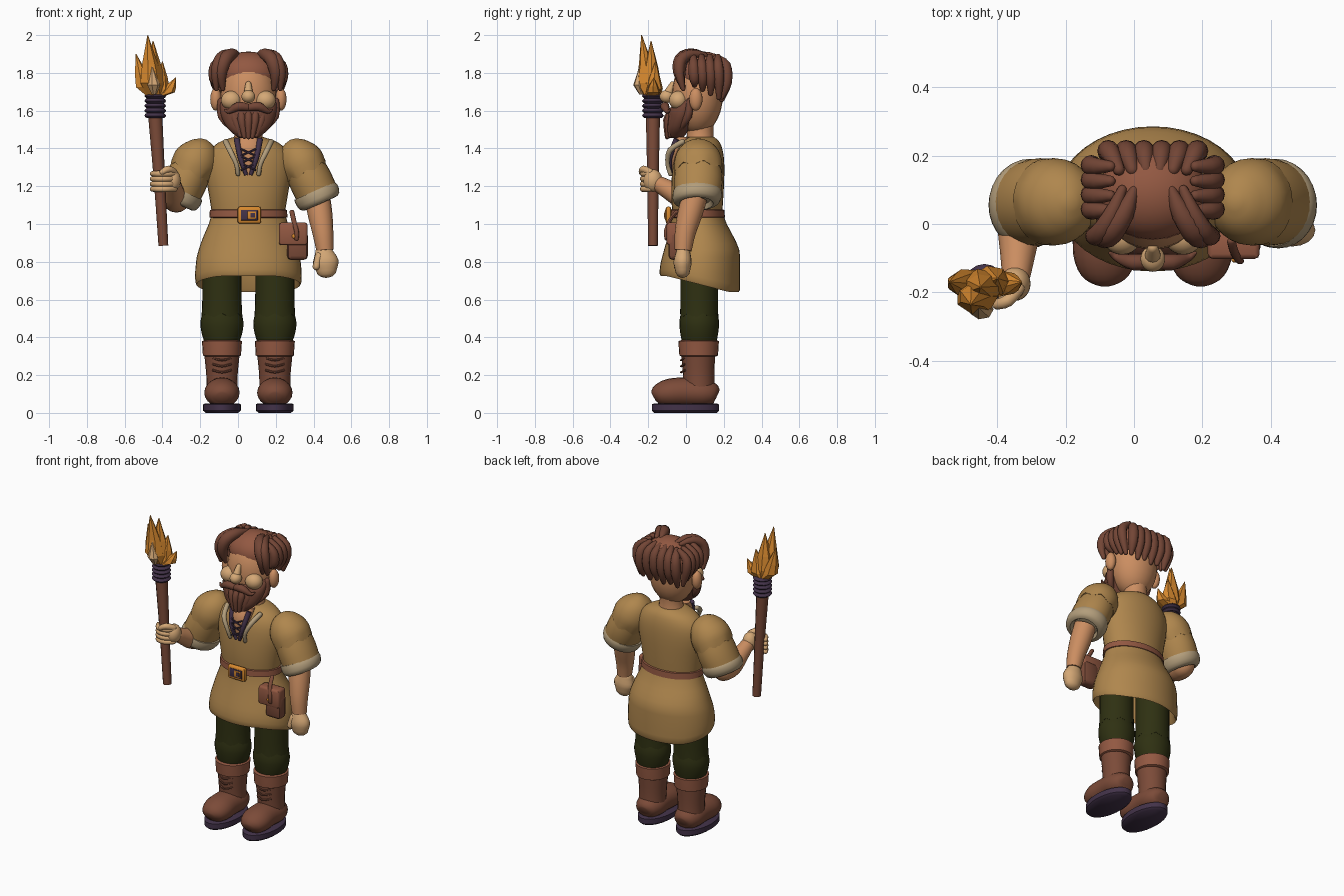
import bpy, bmesh, math
from mathutils import Vector

CX = 0.055  # body centre line
Z = Vector((0, 0, 1))
X = Vector((1, 0, 0))
Y = Vector((0, 1, 0))


def material(name, r, g, b):
    m = bpy.data.materials.new(name)
    m.diffuse_color = (r, g, b, 1)
    return m


TAN = material("tan_cloth", 0.43, 0.24, 0.075)
SKIN = material("skin", 0.60, 0.27, 0.12)
CREAM = material("pale_skin", 0.66, 0.39, 0.18)
LINEN = material("linen_trim", 0.45, 0.34, 0.20)
HAIR = material("hair_brown", 0.17, 0.060, 0.036)
LEATHER = material("leather_brown", 0.20, 0.070, 0.040)
RUSSET = material("russet_brown", 0.29, 0.098, 0.054)
GREEN = material("dark_green", 0.028, 0.030, 0.006)
PURPLE = material("dark_purple", 0.055, 0.032, 0.066)
FLAME = material("flame_orange", 0.68, 0.25, 0.028)


def finish(name, bm, mat, smooth=True):
    bmesh.ops.recalc_face_normals(bm, faces=bm.faces)
    me = bpy.data.meshes.new(name)
    bm.to_mesh(me)
    bm.free()
    ob = bpy.data.objects.new(name, me)
    bpy.context.collection.objects.link(ob)
    me.materials.append(mat)
    if smooth:
        bpy.ops.object.select_all(action='DESELECT')
        ob.select_set(True)
        bpy.context.view_layer.objects.active = ob
        bpy.ops.object.shade_smooth_by_angle(angle=math.radians(45))
    return ob


def spline(rings, sub):
    out = []
    for i in range(len(rings) - 1):
        p = [rings[max(0, min(len(rings) - 1, i + k))] for k in (-1, 0, 1, 2)]
        for s in range(sub):
            t = s / sub
            out.append([0.5 * (2 * b + (c - a) * t + (2 * a - 5 * b + 4 * c - d) * t * t
                        + (3 * b - a - 3 * c + d) * t ** 3) for a, b, c, d in zip(*p)])
    return out + [list(rings[-1])]


def tube(name, rings, mat, n=16, axis=None, sub=3, dome=False, warp=None, ref=X, smooth=True):
    """Loft ellipses (x, y, z, rx, ry) along a path; axis fixes the ring direction."""
    rings = [tuple(r) if len(r) == 5 else tuple(r) + (r[3],) for r in rings]
    pts = spline(rings, sub)
    pos = [Vector(p[:3]) for p in pts]
    tans = [axis or (pos[min(i + 1, len(pos) - 1)] - pos[max(i - 1, 0)]).normalized()
            for i in range(len(pos))]
    rad = [(max(p[3], 0.001), max(p[4], 0.001)) for p in pts]
    data = list(zip(pos, tans, rad))
    if dome:
        def cap(d, sign):
            c, t, (a, b) = d
            return [(c + t * sign * min(a, b) * math.sin(q), t, (a * math.cos(q), b * math.cos(q)))
                    for q in (0.5, 1.0, 1.45)]
        data = cap(data[0], -1)[::-1] + data + cap(data[-1], 1)
    bm = bmesh.new()
    loops = []
    for i, (c, t, (a, b)) in enumerate(data):
        u = (ref - t * ref.dot(t)).normalized()
        v = t.cross(u)
        ring = []
        for k in range(n):
            w = 2 * math.pi * k / n
            q = c + u * a * math.cos(w) + v * b * math.sin(w)
            ring.append(bm.verts.new(warp(q, w, i / (len(data) - 1)) if warp else q))
        loops.append(ring)
    for a, b in zip(loops, loops[1:]):
        for k in range(n):
            bm.faces.new((a[k], a[(k + 1) % n], b[(k + 1) % n], b[k]))
    bm.faces.new(loops[0])
    bm.faces.new(loops[-1])
    return finish(name, bm, mat, smooth)


def ball(name, loc, size, mat):
    bm = bmesh.new()
    bmesh.ops.create_uvsphere(bm, u_segments=24, v_segments=14, radius=1)
    for v in bm.verts:
        v.co = Vector(loc) + Vector(a * b for a, b in zip(v.co, size))
    return finish(name, bm, mat)


def box(name, loc, size, mat, bevel=0.01):
    bm = bmesh.new()
    bmesh.ops.create_cube(bm, size=1)
    for v in bm.verts:
        v.co = Vector(loc) + Vector(a * b for a, b in zip(v.co, size))
    bmesh.ops.bevel(bm, geom=bm.edges[:], offset=bevel, segments=2, affect='EDGES', profile=0.5)
    return finish(name, bm, mat)


def column(name, rows, mat, cx=CX, **kw):
    """Upright loft from rows of (z, y, rx, ry)."""
    return tube(name, [(cx, y, z, a, b) for z, y, a, b in rows], mat, axis=Z, **kw)


def wavy(q, w, f):
    return q + Z * (0.012 * math.sin(7 * w) * max(0, 1 - 4 * f))


# Legs and boots
for side, s in (("right", -1), ("left", 1)):
    x = CX + 0.14 * s
    column(side + "_sole", [(0, -0.003, 0.085, 0.165), (0.012, -0.003, 0.10, 0.178),
                            (0.045, -0.003, 0.10, 0.178), (0.05, -0.003, 0.09, 0.165)],
           PURPLE, x, n=28, sub=1)
    tube(side + "_boot_foot", [(x, -0.172, 0.085, 0.03, 0.025), (x, -0.15, 0.094, 0.07, 0.055),
                               (x, -0.09, 0.105, 0.093, 0.075), (x, 0.0, 0.11, 0.09, 0.078),
                               (x, 0.09, 0.105, 0.09, 0.075), (x, 0.15, 0.10, 0.065, 0.055),
                               (x, 0.167, 0.095, 0.03, 0.025)], LEATHER, n=20)
    column(side + "_boot_shaft", [(0.10, 0.07, 0.083, 0.082), (0.2, 0.067, 0.083, 0.083),
                                  (0.32, 0.065, 0.095, 0.09)], LEATHER, x, n=20)
    column(side + "_boot_cuff", [(0.298, 0.067, 0.09, 0.09), (0.304, 0.067, 0.101, 0.102),
                                 (0.34, 0.067, 0.103, 0.105), (0.38, 0.067, 0.106, 0.107),
                                 (0.386, 0.067, 0.09, 0.09)], RUSSET, x, n=24, sub=1)
    for k in range(3):
        z = 0.215 + 0.032 * k
        tube(side + "_boot_lace", [(x - 0.05, -0.003, z + 0.012, 0.006), (x, -0.026, z, 0.006),
                                   (x + 0.05, -0.003, z + 0.012, 0.006)], HAIR, n=6, ref=Z)
    column(side + "_trouser_knee", [(0.37, 0.07, 0.09, 0.09), (0.42, 0.07, 0.107, 0.10),
                                    (0.48, 0.07, 0.114, 0.105), (0.54, 0.07, 0.10, 0.095)],
           GREEN, x, n=24)
    column(side + "_trouser_thigh", [(0.515, 0.07, 0.108, 0.101), (0.6, 0.07, 0.104, 0.10),
                                     (0.85, 0.07, 0.102, 0.10)], GREEN, x, n=28, warp=wavy)


# Tunic: skirt with dropped back hem, chest, belt
def hem(q, w, f):
    if 0.5 < f < 0.95:
        k = min(1, max(0, (q.y + 0.10) / 0.33))
        q.z -= 0.085 * k * min(1, max(0, (0.9 - q.z) / 0.165))
    return q


column("tunic_skirt", [(1.07, 0.06, 0.19, 0.13), (1.0, 0.068, 0.21, 0.148), (0.93, 0.078, 0.24, 0.175),
                       (0.86, 0.083, 0.264, 0.2), (0.79, 0.075, 0.281, 0.21), (0.735, 0.073, 0.28, 0.212),
                       (0.738, 0.073, 0.265, 0.197), (0.88, 0.08, 0.23, 0.17)],
       TAN, n=40, sub=2, warp=hem)
column("tunic_chest", [(1.04, 0.06, 0.19, 0.13), (1.15, 0.06, 0.208, 0.138), (1.28, 0.065, 0.228, 0.138),
                       (1.37, 0.07, 0.215, 0.128), (1.43, 0.075, 0.16, 0.105), (1.46, 0.075, 0.08, 0.075)],
       TAN, n=32)
column("belt", [(1.032, 0.06, 0.195, 0.136), (1.036, 0.06, 0.207, 0.146), (1.074, 0.06, 0.204, 0.143),
                (1.078, 0.06, 0.19, 0.13)], RUSSET, n=36, sub=1)
box("buckle_frame", (0.06, -0.093, 1.047), (0.125, 0.03, 0.09), FLAME, 0.012)
box("buckle_inset", (0.06, -0.106, 1.047), (0.09, 0.009, 0.056), PURPLE, 0.003)
box("buckle_bar", (0.073, -0.111, 1.047), (0.044, 0.007, 0.04), FLAME, 0.002)
box("buckle_bar_inset", (0.078, -0.115, 1.047), (0.024, 0.005, 0.024), PURPLE, 0.001)

# Pouch
box("pouch_body", (0.315, -0.055, 0.885), (0.11, 0.075, 0.15), LEATHER, 0.022)
box("pouch_flap", (0.292, -0.063, 0.948), (0.152, 0.078, 0.12), RUSSET, 0.014)
tube("pouch_strap", [(0.285, -0.05, 1.065, 0.013, 0.01), (0.295, -0.085, 1.02, 0.013, 0.01),
                     (0.31, -0.108, 0.96, 0.012, 0.01), (0.31, -0.105, 0.92, 0.011, 0.008)],
     LEATHER, n=10, dome=True)
ball("pouch_button", (0.295, -0.105, 0.935), (0.01, 0.008, 0.012), FLAME)

# Neckline with lining, linen trim and laces
column("neck_opening", [(1.25, -0.055, 0.006, 0.02), (1.34, -0.055, 0.042, 0.03), (1.41, -0.04, 0.07, 0.04),
                        (1.46, -0.01, 0.072, 0.045)], SKIN)
for s in (-1, 1):
    tube("collar_lining", [(CX + 0.012 * s, -0.08, 1.26, 0.01), (CX + 0.042 * s, -0.086, 1.35, 0.014),
                           (CX + 0.062 * s, -0.05, 1.45, 0.016)], PURPLE, n=10)
    tube("collar_trim", [(CX + 0.055 * s, -0.083, 1.265, 0.012), (CX + 0.065 * s, -0.098, 1.32, 0.012),
                         (CX + 0.098 * s, -0.085, 1.39, 0.015), (CX + 0.12 * s, -0.02, 1.435, 0.015)],
         LINEN, n=10, dome=True)
    for k in range(3):
        z = 1.285 + 0.038 * k
        tube("neck_lace", [(CX - 0.04 * s, -0.093, z, 0.005), (CX, -0.098, z + 0.018, 0.005),
                           (CX + 0.04 * s, -0.093, z + 0.036, 0.005)], PURPLE, n=6, sub=1, ref=Z)

# Sleeves
for side, s in (("right", -1), ("left", 1)):
    def at(dx, y, z, a, b):
        return (CX + s * dx, y, z, a, b)
    tube(side + "_sleeve", [at(0.29, 0.065, 1.31, 0.108, 0.12), at(0.33, 0.065, 1.23, 0.114, 0.128),
                            at(0.368, 0.06, 1.15, 0.112, 0.122)], TAN, n=28)
    tube(side + "_shoulder_puff", [at(0.308, 0.065, 1.275, 0.114, 0.127), at(0.278, 0.065, 1.335, 0.12, 0.126),
                                   at(0.255, 0.065, 1.39, 0.098, 0.105), at(0.243, 0.065, 1.43, 0.06, 0.066),
                                   at(0.238, 0.065, 1.45, 0.015, 0.015)], TAN, n=28, warp=wavy)
    tube(side + "_sleeve_cuff", [at(0.350, 0.06, 1.175, 0.116, 0.126), at(0.362, 0.06, 1.155, 0.122, 0.131),
                                 at(0.378, 0.055, 1.12, 0.113, 0.122), at(0.383, 0.055, 1.108, 0.085, 0.09),
                                 at(0.372, 0.055, 1.13, 0.07, 0.075)],
         LINEN, n=28, sub=2, axis=Vector((s * 0.4, 0, -0.9)).normalized())

# Lowered forearm and hand
tube("left_forearm", [(0.42, 0.045, 1.14, 0.068), (0.435, 0.02, 1.05, 0.065), (0.45, -0.005, 0.95, 0.055),
                      (0.46, -0.015, 0.86, 0.045)], SKIN)
tube("left_hand", [(0.455, -0.015, 0.85, 0.048, 0.038), (0.464, -0.018, 0.80, 0.068, 0.048),
                   (0.468, -0.018, 0.755, 0.055, 0.04)], CREAM, dome=True)
tube("left_thumb", [(0.43, -0.035, 0.83, 0.022), (0.415, -0.045, 0.775, 0.02)], CREAM, n=10, dome=True)

# Raised forearm and gripping hand
tube("right_forearm", [(-0.325, 0.07, 1.13, 0.07), (-0.335, 0.0, 1.135, 0.066), (-0.34, -0.08, 1.175, 0.053),
                       (-0.345, -0.15, 1.215, 0.042)], SKIN, dome=True)
ball("right_palm", (-0.348, -0.175, 1.23), (0.045, 0.05, 0.06), CREAM)
for k in range(4):
    z = 1.185 + 0.027 * k
    tube("right_finger", [(-0.335, -0.195, z, 0.015), (-0.375, -0.225, z, 0.016), (-0.425, -0.222, z, 0.016),
                          (-0.453, -0.185, z, 0.014)], CREAM, n=10, ref=Z, dome=True)
tube("right_thumb", [(-0.34, -0.19, 1.275, 0.02), (-0.37, -0.225, 1.29, 0.019), (-0.4, -0.235, 1.275, 0.016)],
     CREAM, n=10, ref=Z, dome=True)

# Torch
tube("torch_handle", [(-0.395, -0.175, 0.885, 0.026), (-0.415, -0.175, 1.22, 0.03), (-0.44, -0.175, 1.6, 0.038)],
     LEATHER, n=12)
for k in range(5):
    tube("torch_wrap", [(-0.437, -0.175, 1.56 + 0.026 * k, 0.044), (-0.438, -0.175, 1.573 + 0.026 * k, 0.058),
                        (-0.439, -0.175, 1.587 + 0.026 * k, 0.046)], PURPLE, n=16, axis=Z, sub=2)
for tx, ty, tz, w in ((-0.478, -0.235, 2.0, 0.062), (-0.45, -0.185, 1.97, 0.062), (-0.54, -0.17, 1.90, 0.05),
                      (-0.40, -0.16, 1.86, 0.055), (-0.33, -0.17, 1.775, 0.045)):
    bx, by, h = -0.44 + (tx + 0.44) * 0.55, -0.18 + (ty + 0.18) * 0.6, tz - 1.675
    tube("torch_flame", [(-0.44, -0.18, 1.675, 0.045), (bx, by, 1.675 + 0.22 * h, w, w * 0.85),
                         (bx * 0.6 + tx * 0.4, by, 1.675 + 0.52 * h, w * 0.72, w * 0.6), (tx, ty, tz, 0.002)],
         FLAME, n=7, axis=Z, sub=1, smooth=False)
tube("flame_core", [(-0.445, -0.235, 1.685, 0.012), (-0.447, -0.25, 1.735, 0.036, 0.03), (-0.455, -0.245, 1.835, 0.002)],
     CREAM, n=7, axis=Z, sub=1, smooth=False)

# Head and face
column("neck", [(1.42, 0.075, 0.085, 0.075), (1.5, 0.075, 0.07, 0.07), (1.58, 0.075, 0.08, 0.08)], SKIN)
ball("head", (CX, 0.06, 1.68), (0.148, 0.135, 0.205), SKIN)
tube("nose_bridge", [(CX, -0.07, 1.74, 0.016), (CX, -0.095, 1.69, 0.025)], CREAM, n=12, dome=True)
ball("nose_tip", (CX, -0.102, 1.675), (0.036, 0.038, 0.034), CREAM)
for s in (-1, 1):
    ball("cheek", (CX + 0.09 * s, -0.04, 1.655), (0.055, 0.05, 0.05), CREAM)
    ball("ear", (CX + 0.172 * s, 0.052, 1.66), (0.03, 0.035, 0.06), SKIN)
    tube("moustache", [(CX + 0.005 * s, -0.108, 1.617, 0.02), (CX + 0.055 * s, -0.112, 1.622, 0.024),
                       (CX + 0.105 * s, -0.098, 1.595, 0.012), (CX + 0.125 * s, -0.085, 1.605, 0.005)],
         HAIR, n=12, ref=Z, dome=True)

# Beard with hanging locks
column("beard", [(1.455, -0.055, 0.05, 0.04), (1.5, -0.045, 0.105, 0.06), (1.56, -0.025, 0.14, 0.075),
                 (1.61, -0.005, 0.15, 0.085), (1.66, 0.03, 0.152, 0.05)], HAIR, n=24)
for k in range(-4, 5):
    d, c = k / 4, 1 - (k / 4) ** 2
    tube("beard_lock", [(CX + 0.145 * d, 0.02 - 0.10 * c, 1.65 - 0.06 * c, 0.018),
                        (CX + 0.14 * d, 0.01 - 0.11 * c, 1.57 - 0.02 * c, 0.022),
                        (CX + 0.085 * d, -0.035 - 0.065 * c, 1.5 - 0.04 * c, 0.012)],
         HAIR, n=10, dome=True)

# Hair cap, back and side locks, swept fringe
ball("hair_cap", (CX, 0.092, 1.795), (0.158, 0.14, 0.118), RUSSET)
for k in range(6):
    d = -0.125 + 0.05 * k
    tube("back_lock", [(CX + d * 0.8, 0.16, 1.88, 0.018), (CX + d, 0.208, 1.84, 0.029),
                       (CX + d * 1.05, 0.212, 1.75, 0.031), (CX + d, 0.19, 1.66 + 0.012 * (k % 2), 0.014)],
         HAIR, n=12, dome=True)
for s in (-1, 1):
    for k in range(4):
        y = 0.04 + 0.043 * k
        tube("side_lock", [(CX + 0.125 * s, y, 1.885, 0.016), (CX + 0.175 * s, y, 1.84, 0.027),
                           (CX + 0.18 * s, y + 0.005, 1.77, 0.028), (CX + 0.155 * s, y + 0.005, 1.735 - 0.022 * k, 0.013)],
             HAIR, n=12, ref=Y, dome=True)
    for a, b in ((0, 0.038), (0.035, 0.03)):
        tube("fringe_lock", [(CX + (0.055 + a) * s, 0.10, 1.895, 0.014), (CX + (0.085 + a) * s, 0.03, 1.90, b * 0.8),
                             (CX + (0.125 + a * 0.8) * s, -0.025, 1.87, b), (CX + (0.145 + a * 0.8) * s, -0.035, 1.80, b * 0.85),
                             (CX + (0.135 + a) * s, -0.015, 1.715, 0.012)], HAIR, n=12, dome=True)
